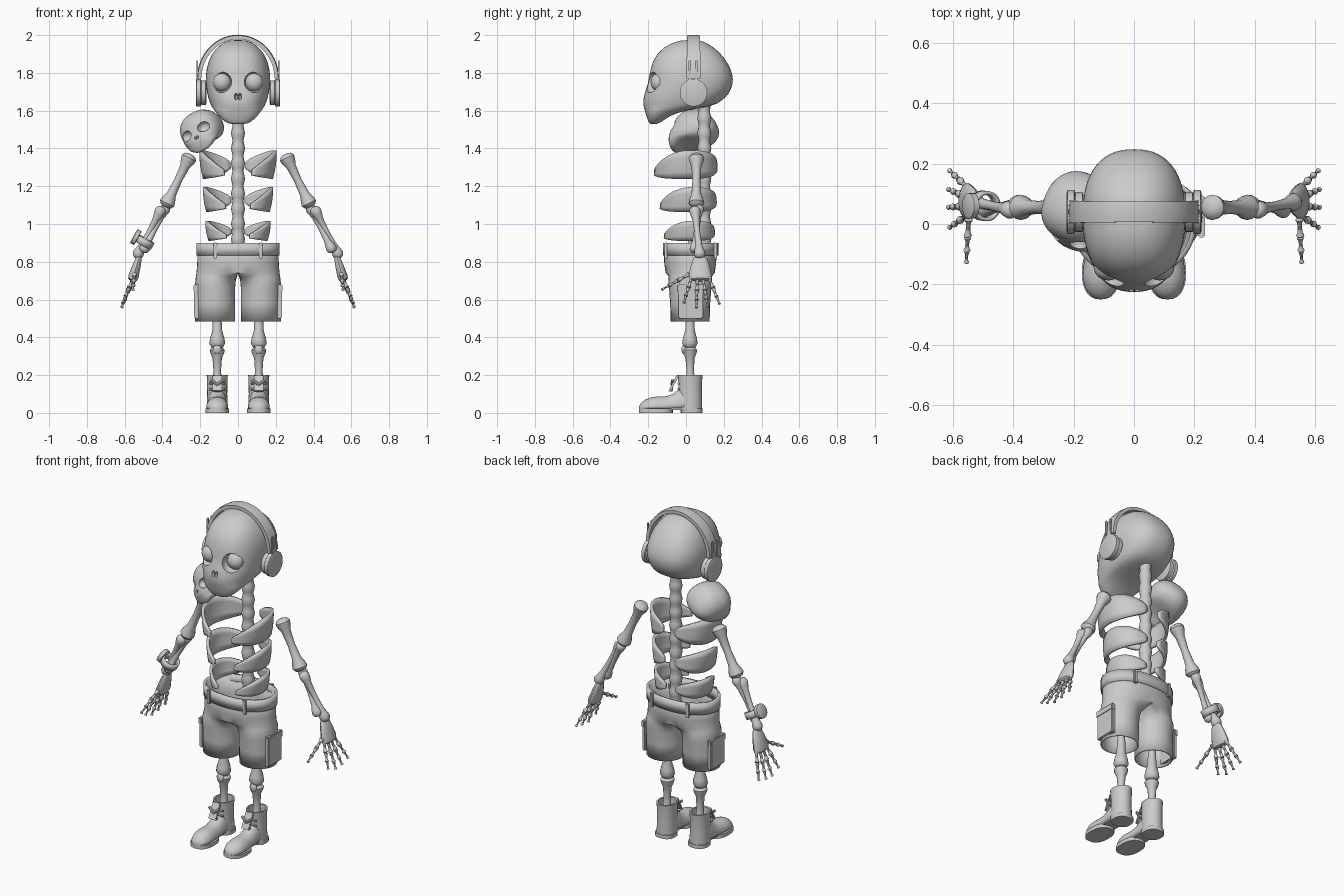
import bpy, bmesh, math
from math import sin, cos, pi, radians
from mathutils import Vector, Matrix, Euler

if "Cube" in bpy.data.objects:
    bpy.data.objects.remove(bpy.data.objects["Cube"])

V = Vector

def finish(name, bm, solid=0, subsurf=0):
    bmesh.ops.recalc_face_normals(bm, faces=bm.faces[:])
    me = bpy.data.meshes.new(name)
    bm.to_mesh(me)
    bm.free()
    ob = bpy.data.objects.new(name, me)
    bpy.context.collection.objects.link(ob)
    if solid:
        m = ob.modifiers.new("thickness", 'SOLIDIFY')
        m.thickness, m.offset = solid, -1
    if subsurf:
        ob.modifiers.new("smooth", 'SUBSURF').levels = subsurf
    return ob

def loft_bm(rings, caps=True):
    bm = bmesh.new()
    vs = [[bm.verts.new(p) for p in r] for r in rings]
    n = len(vs[0])
    for a, b in zip(vs, vs[1:]):
        for i in range(n):
            bm.faces.new((a[i], a[(i + 1) % n], b[(i + 1) % n], b[i]))
    if caps:
        bm.faces.new(vs[0])
        bm.faces.new(vs[-1])
    return bm

def oval(cx, cy, z, rx, ry, n=24, p=2.0):
    f = lambda c: math.copysign(abs(c) ** (2 / p), c)
    return [V((cx + rx * f(cos(2 * pi * i / n)), cy + ry * f(sin(2 * pi * i / n)), z)) for i in range(n)]

BONE = [(0, .35), (.02, .75), (.07, 1), (.14, .9), (.24, .62), (.5, .5), (.76, .62),
        (.86, .9), (.93, 1), (.98, .75), (1, .35)]

def bone(name, a, b, r, profile=BONE, n=14, flat=1.0):
    a, b = V(a), V(b)
    q = (b - a).to_track_quat('Z', 'Y')
    L = (b - a).length
    rings = [[a + q @ p for p in oval(0, 0, t * L, r * k, r * k * flat, n)] for t, k in profile]
    return finish(name, loft_bm(rings))

def rod(name, a, b, r, n=24):
    return bone(name, a, b, r, [(0, .88), (.12, 1), (.88, 1), (1, .88)], n)

def box(name, c, size, rot=(0, 0, 0)):
    bm = bmesh.new()
    M = Matrix.Translation(c) @ Euler(rot).to_matrix().to_4x4() @ Matrix.Diagonal((*size, 1))
    bmesh.ops.create_cube(bm, size=1, matrix=M)
    bmesh.ops.bevel(bm, geom=bm.edges[:], offset=min(size) * .2, segments=2, affect='EDGES')
    return finish(name, bm)

def balls(name, items):
    bm = bmesh.new()
    for c, s in items:
        bmesh.ops.create_uvsphere(bm, u_segments=24, v_segments=14, radius=1,
                                  matrix=Matrix.Translation(c) @ Matrix.Diagonal((*s, 1)))
    return finish(name, bm)

# skull: lofted horizontal slices (z, front y, back y, half width), sockets cut out
def skull(name, M):
    S = [(1.975, -.02, .07, .04), (1.955, -.09, .12, .09), (1.91, -.15, .18, .135), (1.85, -.182, .225, .162),
         (1.79, -.195, .25, .172), (1.74, -.202, .25, .171), (1.69, -.222, .23, .164), (1.65, -.228, .19, .153),
         (1.622, -.225, .14, .14), (1.6, -.218, -.02, .125), (1.57, -.21, -.09, .102), (1.54, -.198, -.13, .07),
         (1.528, -.19, -.155, .04)]
    ob = finish(name, loft_bm([oval(0, (f + b) / 2, z, w, (b - f) / 2, 32, 2.4) for z, f, b, w in S]), subsurf=1)
    cut = balls("socket_cutter", [((s * .085, -.185, 1.75), (.053, .06, .055)) for s in (-1, 1)] +
                [((s * .01, -.225, 1.675), (.009, .03, .018)) for s in (-1, 1)])
    cut.hide_render = True
    m = ob.modifiers.new("sockets", 'BOOLEAN')
    m.operation, m.object, m.solver = 'DIFFERENCE', cut, 'EXACT'
    me = bpy.data.meshes.new_from_object(ob.evaluated_get(bpy.context.evaluated_depsgraph_get()))
    ob.modifiers.clear()
    ob.data = me
    me.transform(M)
    bpy.data.objects.remove(cut)

skull("skull", Matrix.Identity(4))
balls("eyeballs", [((s * .085, -.145, 1.75), (.048, .042, .049)) for s in (-1, 1)])
skull("shoulder_skull", Matrix.Translation((-.19, .045, 1.492)) @
      Euler((0, radians(-28), radians(-22))).to_matrix().to_4x4() @
      Matrix.Diagonal((.66, .54, .5, 1)) @ Matrix.Translation((0, -.01, -1.755)))

# headphones
band = []
for i in range(33):
    a = pi * i / 32
    w = .038 - .004 * sin(a)
    band.append([V((cos(a) * (.205 + d), .04 + y, 1.77 + sin(a) * (.22 + d)))
                 for d, y in ((-.012, -w), (.008, -w), (.012, 0), (.008, w), (-.012, w))])
finish("headphone_band", loft_bm(band))
for s in (-1, 1):
    rod("ear_cup", (s * .195, .04, 1.695), (s * .223, .04, 1.695), .073, 32)
    rod("ear_cushion", (s * .168, .04, 1.695), (s * .197, .04, 1.695), .066, 32)
    for y in (.02, .055):
        box("cup_fork", (s * .216, y, 1.8), (.008, .014, .13))

# spine with gently bulging vertebrae
N = 40
finish("spine", loft_bm([oval(0, .097, .84 + .8 * i / N, *(2 * [.033 + .004 * cos(i * pi / 2)]), 16)
                         for i in range(N + 1)]))

# ribs: curved strips, broad at the sides and tapering to both ends
def rib(s, z0, H, rx, y0, y1):
    bm = bmesh.new()
    n, rows = 24, 5
    grid = []
    for i in range(n + 1):
        t = i / n
        th = radians(8 + 154 * t)
        bulge = sin(pi * min(1, t * 1.15 + .0)) ** .6 if t < .43 else 1
        top = (.58 + .42 * bulge) if t < .5 else 1 - .68 * ((t - .5) / .5) ** 1.8
        bot = .36 * (1 - bulge) if t < .5 else .12 * ((t - .5) / .5) ** 3
        col = []
        for j in range(rows):
            v = bot + (top - bot) * j / (rows - 1)
            k = .9 + .1 * v + .03 * sin(pi * v)
            y = (y0 + y1) / 2 + (y1 - y0) / 2 * cos(th) * (1.0 - .06 * v)
            col.append(bm.verts.new((s * max(.02, rx * k * sin(th) ** .8), y, z0 + H * v)))
        grid.append(col)
    for a, b in zip(grid, grid[1:]):
        for j in range(rows - 1):
            f = (a[j], b[j], b[j + 1], a[j + 1])
            bm.faces.new(f if s < 0 else f[::-1])
    me = finish("rib", bm)
    m = me.modifiers.new("thickness", 'SOLIDIFY')
    m.thickness, m.offset = .016, 0

for s in (-1, 1):
    rib(s, 1.24, .15, .197, -.172, .165)
    rib(s, 1.065, .13, .178, -.14, .16)
    rib(s, .912, .105, .165, -.118, .15)

# shorts: one leg tube that opens into half of the hips, mirrored
def shorts_ring(z, b, lrx, lry, hrx, hry, cy):
    pts, n, m = [], 20, 8
    for i in range(n + 1):
        u = i / n
        a = radians(-150 + 300 * u)
        h = radians(-90 + 180 * u)
        leg = V((.121 + lrx * cos(a), cy + lry * sin(a), z))
        hip = V((hrx * cos(h) ** .85 if 0 < i < n else 0, cy + hry * sin(h), z))
        pts.append(leg.lerp(hip, b))
    for i in range(1, m):
        u = i / m
        a = radians(150 + 60 * u)
        leg = V((.121 + lrx * cos(a), cy + lry * sin(a), z))
        pts.append(leg.lerp(V((0, cy + hry * (1 - 2 * u), z)), b))
    return pts

bm = loft_bm([shorts_ring(*r) for r in (
    (.485, 0, .106, .103, .22, .1, .022), (.58, 0, .106, .106, .22, .11, .022), (.66, 0, .106, .112, .22, .12, .022),
    (.695, .12, .106, .117, .222, .125, .022), (.72, .6, .107, .12, .22, .127, .022), (.74, 1, .1, .12, .22, .13, .022),
    (.79, 1, .1, .1, .216, .137, .022), (.9, 1, .1, .1, .213, .143, .024))], caps=False)
bmesh.ops.delete(bm, geom=[f for f in bm.faces if all(abs(v.co.x) < 1e-4 for v in f.verts)], context='FACES')
bmesh.ops.mirror(bm, geom=bm.verts[:] + bm.edges[:] + bm.faces[:], axis='X', merge_dist=.001)
finish("shorts", bm, solid=.008)
finish("waistband", loft_bm([oval(0, .024, z, .221, .147, 48, 2.15) for z in (.832, .9)], False), solid=.014)
for x, y in ((-.12, -.107), (.12, -.107), (-.12, .155), (.12, .155)):
    box("belt_loop", (x, y, .86), (.02, .016, .085))
for s in (-1, 1):
    box("cargo_pocket", (s * .22, .025, .59), (.024, .13, .18))
    box("pocket_flap", (s * .224, .025, .66), (.024, .138, .04))

for s in (-1, 1):
    # arm
    bone("upper_arm", (s * .25, .055, 1.37), (s * .385, .055, 1.09), .042)
    bone("ulna", (s * .375, .07, 1.1), (s * .505, .045, .85), .028)
    bone("radius_bone", (s * .4, .045, 1.09), (s * .54, .075, .82), .03)
    # hand
    bone("palm", (s * .522, .075, .83), (s * .56, .075, .70), .062,
         [(0, .4), (.1, .6), (.4, .8), (.8, 1), (.95, .9), (1, .6)], flat=.45)
    tips = [((.552, .03, .72), (.612, -.012, .58)), ((.557, .06, .71), (.616, .055, .555)),
            ((.557, .09, .71), (.616, .115, .56)), ((.552, .12, .72), (.612, .178, .575)),
            ((.548, .02, .735), (.556, -.13, .652))]
    for a, b in tips:
        a, b = V((s * a[0], a[1], a[2])), V((s * b[0], b[1], b[2]))
        for t0, t1, r in ((0, .42, .014), (.42, .74, .012), (.74, 1, .009)):
            bone("finger_bone", a.lerp(b, t0), a.lerp(b, t1), r, n=8)
    # leg
    x = s * .11
    bone("thigh_bone", (x, .025, .74), (x, .02, .34), .042)
    bone("shin_bone", (x, .02, .35), (x, .025, .1), .04)
    balls("kneecap", [((x, -.01, .335), (.022, .014, .025))])

    # boot
    shaft = [(.02, .056, .064), (.1, .053, .062), (.17, .054, .063), (.2, .056, .066), (.2, .047, .056), (.13, .045, .053)]
    finish("boot_shaft", loft_bm([oval(x, .022, z, a, b) for z, a, b in shaft]))
    foot = [(.05, .045, .12), (0, .052, .14), (-.035, .052, .13), (-.07, .052, .098), (-.11, .055, .085),
            (-.16, .062, .088), (-.2, .059, .08), (-.23, .045, .062), (-.246, .025, .043), (-.25, .008, .03)]
    finish("boot_foot", loft_bm([[V((x + w * cos(pi * i / 14), y, .016 + (h - .016) * sin(pi * i / 14) ** .8))
                                  for i in range(15)] for y, w, h in foot]), subsurf=1)
    for name, y, rx, ry in (("sole", -.16, .063, .09), ("heel", .03, .058, .058)):
        finish(name, loft_bm([oval(x, y, z, rx, ry, 28, 2.4) for z in (0, .022)]))
    box("shank", (x, -.04, .021), (.085, .1, .012))
    box("boot_tongue", (x, -.066, .155), (.05, .012, .095), (radians(-28), 0, 0))
    for z in (.125, .155):
        rod("lace", (x - .04, -.04, z), (x + .04, -.04, z), .006, 8)
    for d in (-1, 1):
        rod("lace_bow", (x, -.075, .15), (x + d * .035, -.07, .175), .008, 8)
        rod("lace_end", (x, -.075, .15), (x + d * .025, -.075, .115), .005, 8)

# wrist watch
c, ax = V((-.495, .06, .905)), V((-.15, .02, -.27)).normalized()
q = ax.to_track_quat('Z', 'Y')
finish("watch_strap", loft_bm([[c + q @ p for p in oval(0, 0, z, .05, .05, 28)] for z in (-.02, .02)], False), solid=.012)
out = V((-.87, 0, .48))
rod("watch_face", c + out * .04, c + out * .066, .042, 28)

bpy.ops.object.select_all(action='SELECT')
bpy.context.view_layer.objects.active = bpy.data.objects["skull"]
bpy.ops.object.shade_smooth_by_angle(angle=radians(40))
